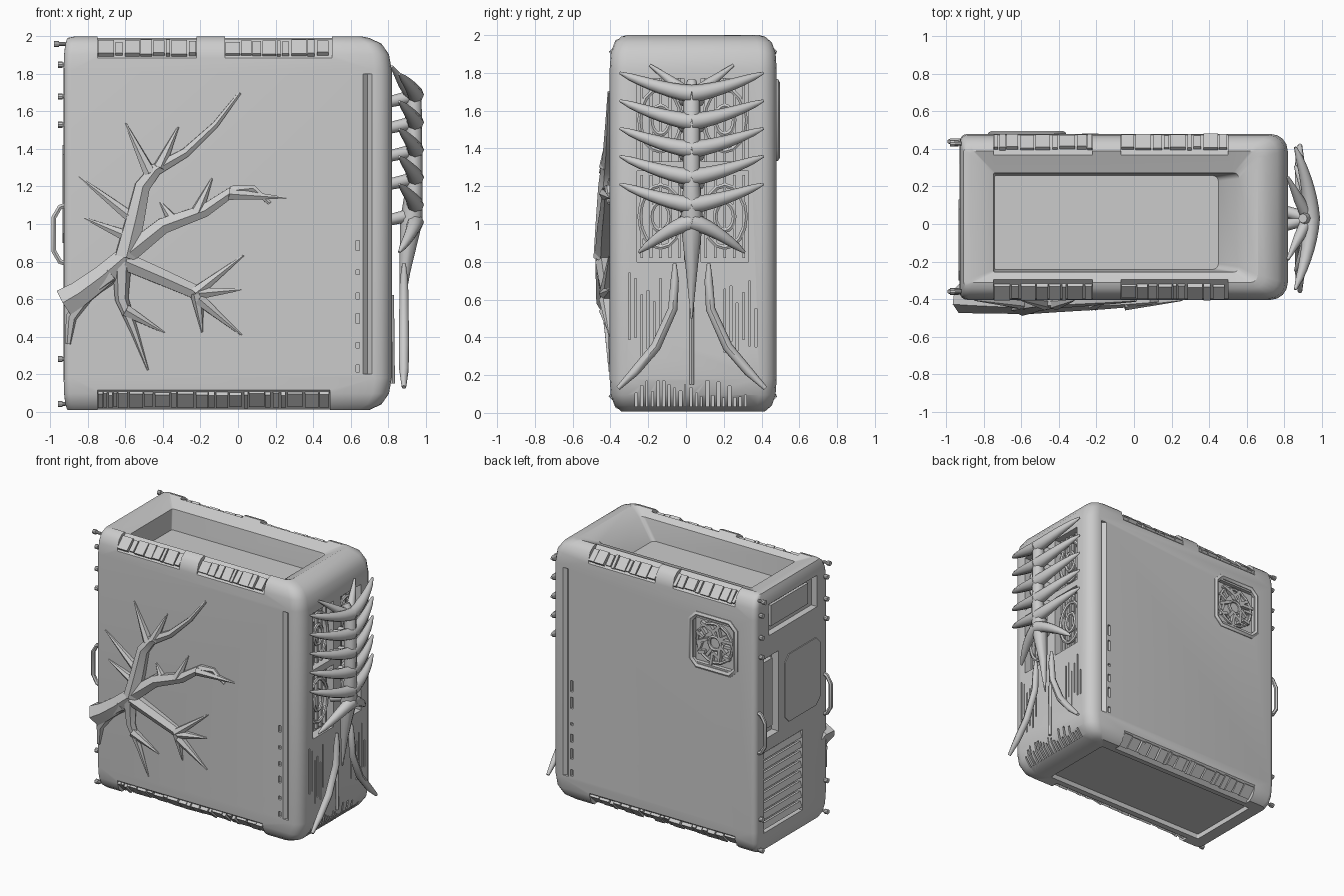
import bpy, bmesh, math, random
from mathutils import Matrix, Vector

if "Cube" in bpy.data.objects:
    bpy.data.objects.remove(bpy.data.objects["Cube"])

random.seed(4)
YC, HALF = 0.038, 0.442          # case centre and half depth
grey = bpy.data.materials.new("plain_grey")
grey.diffuse_color = (0.6, 0.6, 0.6, 1)
grey.use_nodes = True
grey.node_tree.nodes["Principled BSDF"].inputs["Base Color"].default_value = grey.diffuse_color


def finish(ob, angle=35):
    bpy.ops.object.select_all(action='DESELECT')
    ob.select_set(True)
    bpy.context.view_layer.objects.active = ob
    if ob.type == 'CURVE':
        bpy.ops.object.convert(target='MESH')
        ob = bpy.context.object
    ob.data.materials.clear()
    ob.data.materials.append(grey)
    bpy.ops.object.shade_smooth_by_angle(angle=math.radians(angle))
    return ob


def mesh_object(name, bm):
    bmesh.ops.recalc_face_normals(bm, faces=bm.faces)
    me = bpy.data.meshes.new(name)
    bm.to_mesh(me)
    bm.free()
    ob = bpy.data.objects.new(name, me)
    bpy.context.collection.objects.link(ob)
    return ob


def box(bm, c, s, axis='X', angle=0):
    m = Matrix.Translation(c) @ Matrix.Rotation(angle, 4, axis) @ Matrix.Diagonal((*s, 1))
    bmesh.ops.create_cube(bm, size=1, matrix=m)


def span(bm, x, y, z):
    """Box given by its ranges."""
    box(bm, [(a + b) / 2 for a, b in (x, y, z)], [b - a for a, b in (x, y, z)])


def tubes(name, paths, res=1, cyclic=False):
    """Tapered tubes; each path is a list of (x, y, z, radius)."""
    cu = bpy.data.curves.new(name, 'CURVE')
    cu.dimensions, cu.bevel_depth, cu.bevel_resolution, cu.use_fill_caps = '3D', 1, res, True
    for pts in paths:
        sp = cu.splines.new('POLY')
        sp.points.add(len(pts) - 1)
        sp.use_cyclic_u = cyclic
        for p, (x, y, z, r) in zip(sp.points, pts):
            p.co, p.radius = (x, y, z, 1), r
    ob = bpy.data.objects.new(name, cu)
    bpy.context.collection.objects.link(ob)
    return finish(ob, 45)


# Case body: stacked rounded rectangles, from the underside pan to the top tray
def ring(bm, x0, x1, h, z, rl, rr, yc=YC):
    out = []
    for cx, cy, r, a0 in ((x1 - rr, yc + h - rr, rr, 0), (x0 + rl, yc + h - rl, rl, 90),
                          (x0 + rl, yc - h + rl, rl, 180), (x1 - rr, yc - h + rr, rr, 270)):
        for i in range(5):
            a = math.radians(a0 + i * 22.5)
            out.append(bm.verts.new((cx + r * math.cos(a), cy + r * math.sin(a), z)))
    return out


bm = bmesh.new()
rings = [ring(bm, -.82, .58, .29, z, .01, .02) for z in (.05, .012)]
edge = [(.12, .062, .008), (.055, .026, .038), (.015, .006, .095), (0, 0, .18)]  # x inset, y inset, height
for dx, dy, z in edge:
    rings.append(ring(bm, -.93 + dx / 6, .82 - dx, HALF - dy, z, .04, .09 - dx / 4))
for dx, dy, z in reversed(edge):
    rings.append(ring(bm, -.93 + dx / 6, .82 - dx, HALF - dy, 2 - z, .04, .09 - dx / 4))
rings.append(ring(bm, -.87, .66, .35, 2, .02, .04))
rings.append(ring(bm, -.75, .56, .265, 1.955, .01, .03, .008))
rings.append(ring(bm, -.745, .45, .25, 1.80, .01, .03, .008))
for a, b in zip(rings, rings[1:]):
    for i in range(len(a)):
        j = (i + 1) % len(a)
        bm.faces.new((a[i], a[j], b[j], b[i]))
bm.faces.new(rings[0][::-1])
bm.faces.new(rings[-1])
body = mesh_object("case_body", bm)

# Openings cut into the case
bm = bmesh.new()
fins = bmesh.new()
for s in (-1, 1):
    side = YC + s * HALF
    # groove between side panel and front column, with torn notches
    box(bm, (.69, side + s * .012, 1.0), (.05, .05, 1.6), 'Z', math.radians(45))
    for i in range(6):
        z = .21 + i * .13
        span(bm, (.628, .648), sorted((side - s * .02, side + s * .02)), (z, z + random.uniform(.02, .1)))
    # slanted vents along the upper and lower long edges
    for t, x0, x1 in ((1, -.75, -.22), (1, -.07, .50), (-1, -.75, .49)):
        ang = -s * math.radians(45 if t > 0 else 135)
        n = Vector((0, s, t)).normalized()
        mid = Vector(((x0 + x1) / 2, YC + s * (HALF - .05), 1 + t * .93))
        box(bm, mid + n * .1, (x1 - x0, .4, .2), 'X', ang)
        x = x0 + .004
        while x < x1 - .01:
            w = min(random.uniform(.015, .09), x1 - .004 - x)
            d = random.uniform(.022, .034)
            c = Vector((x + w / 2, mid.y, mid.z)) + n * (d / 2 - .008)
            box(fins, c, (w, random.uniform(.085, .105), d), 'X', ang + random.uniform(-.06, .06))
            x += w + random.uniform(.004, .014)
# side exhaust
span(bm, (-.74, -.40), (.45, .52), (1.38, 1.72))
# rear openings: upper bay, port slot, card slots
span(bm, (-1, -.88), (-.27, .32), (1.65, 1.89))
span(bm, (-1, -.87), (.20, .38), (.87, 1.49))
span(bm, (-1, -.86), (-.09, .38), (.15, .77))
# intake bays, slits and lower vents
for y0 in (-.26, .08):
    span(bm, (.75, .9), (y0, y0 + .25), (.80, 1.28))
    span(bm, (.75, .9), (y0, y0 + .25), (1.33, 1.77))
for s in (-1, 1):
    for i in range(6):
        y, z = .03 + s * (.17 + i * .033), random.uniform(.27, .4)
        span(bm, (.785, .9), (y, y + .01), (z, z + random.uniform(.2, .36)))
for i in range(21):
    y = -.27 + i * .029
    span(bm, (.72, .9), (y, y + random.uniform(.006, .016)), (.035, random.uniform(.08, .18)))
cutter = mesh_object("opening_cutter", bm)
cutter.hide_render = True
mod = body.modifiers.new("openings", 'BOOLEAN')
mod.operation, mod.solver, mod.object = 'DIFFERENCE', 'EXACT', cutter
bpy.context.view_layer.objects.active = body
bpy.ops.object.modifier_apply(modifier=mod.name)
bpy.data.objects.remove(cutter)
finish(body, 32)
finish(mesh_object("edge_vent_fins", fins))

# Rear panel: slot covers, bay plates, cover plate
bm = bmesh.new()
for i in range(8):
    box(bm, (-.905, .145, .19 + i * .077), (.03, .47, .045), 'Y', .3)
span(bm, (-.90, -.875), (-.2, .25), (1.69, 1.85))
span(bm, (-.90, -.865), (.23, .35), (.92, 1.44))
finish(mesh_object("rear_slot_covers", bm))
bm = bmesh.new()
box(bm, (-.927, -.085, 1.16), (.02, .43, .52))
bmesh.ops.bevel(bm, geom=[e for e in bm.edges if abs(e.verts[0].co.x - e.verts[1].co.x) > .01],
                offset=.05, segments=1, affect='EDGES')
finish(mesh_object("rear_cover_plate", bm))

# Thumb screws and carry handles on the rear
bm = bmesh.new()
for y in (-.36, .43):
    for z in (1.96, 1.85, 1.68, 1.53, .28, .04):
        k = .02 if z < 1.9 else 0       # the top pair stands out further
        for x, r, d in ((-.94, .011, .04), (-.968 + k, .018, .025)):
            bmesh.ops.create_cone(bm, cap_ends=True, segments=10, radius1=r, radius2=r, depth=d,
                                  matrix=Matrix.Translation((x, y, z)) @ Matrix.Rotation(math.pi / 2, 4, 'Y'))
finish(mesh_object("thumb_screws", bm))
grip = [(.92, -.155), (.95, -.145), (.982, -.09), (.982, .09), (.95, .145), (.92, .155)]
tubes("rear_handles", [[(-x, y, .945 + z, .015) for x, z in grip] for y in (-.36, .44)])


# Circles used by the fans
def circle(c, u, v, r):
    pts = [Vector(c) + Vector(u) * math.cos(i * math.pi / 8) + Vector(v) * math.sin(i * math.pi / 8)
           for i in range(16)]
    return [(*p, r) for p in pts]


# Side exhaust: frame, rings and ragged blades
fx, fz = -.57, 1.55
corner = [(.14, .20), (.19, .15)]
frame = []
for sx, sz, o in ((1, 1, 1), (1, -1, -1), (-1, -1, 1), (-1, 1, -1)):
    frame += [(fx + sx * a, .475, fz + sz * b, .022) for a, b in corner[::o]]
tubes("exhaust_frame", [frame], cyclic=True)
tubes("exhaust_rings", [circle((fx, .462, fz), (r, 0, 0), (0, 0, r), .012) for r in (.05, .15)], cyclic=True)
bm = bmesh.new()
for i in range(18):
    a = i * math.pi / 9
    r = random.uniform(.08, .14)
    box(bm, (fx + r * math.cos(a), .462, fz + r * math.sin(a)),
        (random.uniform(.05, .11), .03, .022), 'Y', -a + random.uniform(-.9, .9))
finish(mesh_object("exhaust_blades", bm))

# Intake fans and vertical slats behind the ribs
loops, bm = [], bmesh.new()
for y in (-.135, .205):
    for z in (1.04, 1.55):
        loops += [circle((.775, y, z), (0, r, 0), (0, 0, 1.5 * r), .014) for r in (.05, .11)]
        for k in range(-2, 3):
            box(bm, (.762, y + k * .05, z), (.025, .014, .44))
tubes("intake_rings", loops, cyclic=True)
finish(mesh_object("intake_slats", bm))

# Ribs, spine and trailing legs over the intake
S = .03
ribs = [[(x, S, z, r) for x, z, r in ((.90, 1.76, .025), (.935, 1.66, .045), (.94, 1.2, .045),
                                      (.925, 1.02, .06), (.89, .75, .03), (.87, .5, .005))]]
leg = [(.09, .79, .01), (.09, .70, .022), (.10, .55, .025), (.19, .35, .027), (.30, .22, .025), (.39, .13, .012)]
for s in (-1, 1):
    for i in range(6):
        zc = 1.69 - .147 * i if i < 5 else 1.01
        rise, w = (.11, .38) if i < 5 else (-.16, .28)
        rib = []
        for k in range(8):      # bowed outwards, curling to the tip
            f = k / 7
            rib.append((.945 - .085 * f ** 1.8, S + s * w * f, zc + rise * f ** 1.4, .007 + .04 * (1 - f) ** .6))
        ribs.append(rib)
    ribs.append([(.885, S + s * y, z, r) for y, z, r in leg])
    ribs.append([(.93, S, 1.68, .035), (.88, S + s * .10, 1.75, .028), (.82, S + s * .22, 1.84, .008)])
    # supports tying the spine to the case
    ribs += [[(.93, S, z, .035), (.80, S + s * .04, z - .03, .03)] for z in (1.68, 1.54, 1.39, 1.24, 1.05)]
ribs.append([(.82, S, .62, .012), (.825, S, .15, .012)])
tubes("rib_cage", ribs, 2)


# Branches spreading across the front panel, thinning towards the tip
def branch(pts, r0, r1, y0=-.425, y1=-.405):
    n = len(pts) - 1
    return [(x, y0 + (y1 - y0) * i / n, z, r0 + (r1 - r0) * i / n) for i, (x, z) in enumerate(pts)]


trunk = branch([(-.925, .58), (-.84, .63), (-.72, .72), (-.58, .84)], .085, .06, -.39, -.42)
root = branch([(-.905, .36), (-.89, .50), (-.80, .64), (-.68, .74)], .015, .06, -.40, -.42)
upper = branch([(-.60, .82), (-.55, 1.02), (-.51, 1.20), (-.44, 1.29), (-.28, 1.38), (-.12, 1.53), (.01, 1.70)],
               .065, .01)
middle = branch([(-.60, .83), (-.40, .99), (-.18, 1.07), (-.02, 1.18), (.08, 1.19), (.17, 1.11)], .058, .012)
lower = branch([(-.60, .80), (-.39, .71), (-.21, .63)], .055, .042)
down = branch([(-.62, .80), (-.62, .60), (-.55, .42), (-.48, .22)], .052, .005)
tubes("main_branches", [trunk, root, upper, middle, lower, down])


# Side twigs: start point, heading in degrees, length
def twig(x, z, heading, length):
    a = math.radians(heading)
    return branch([(x + length * f * math.cos(a), z + length * f * math.sin(a)) for f in (0, .5, 1)], .036, .005)


tubes("side_twigs", [twig(*t) for t in (
    (-.47, 1.27, 116, .30), (-.42, 1.30, 65, .24), (-.55, 1.02, 142, .38), (-.58, .93, 157, .26),
    (-.05, 1.16, -4, .31), (-.34, 1.01, 125, .13), (-.22, 1.06, 66, .20), (-.23, .63, 38, .33),
    (-.21, .63, 5, .23), (-.22, .63, -82, .21), (-.21, .60, -40, .30), (-.60, .54, -30, .24))])
